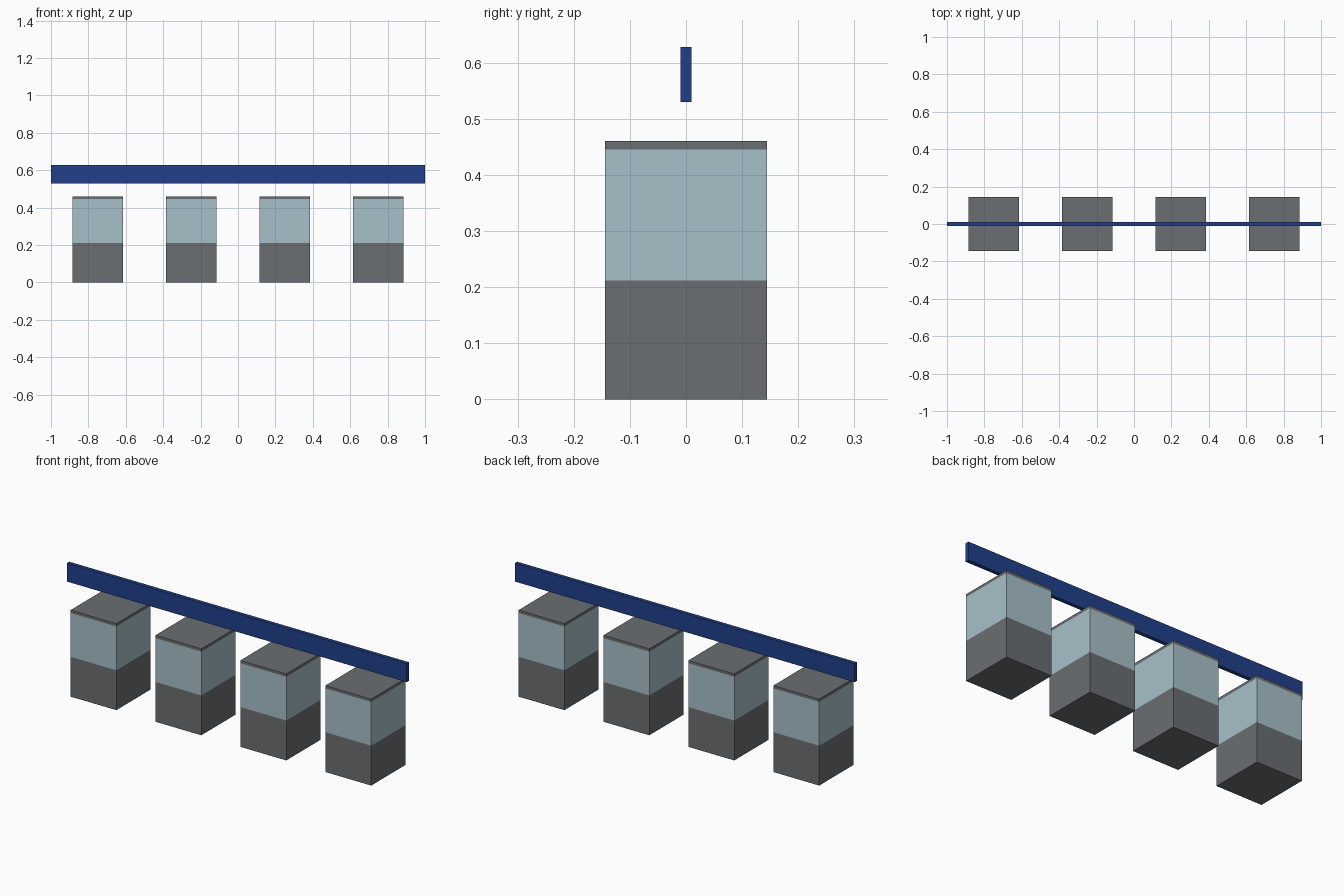
import bpy
import bmesh

cube = bpy.data.objects.get("Cube")
if cube:
    bpy.data.objects.remove(cube, do_unlink=True)


def material(name, rgb):
    mat = bpy.data.materials.new(name)
    mat.use_nodes = True
    mat.diffuse_color = (*rgb, 1)
    mat.node_tree.nodes["Principled BSDF"].inputs["Base Color"].default_value = (*rgb, 1)
    return mat


grey = material("grey_panel", (0.145, 0.157, 0.166))
glass = material("pale_blue_glass", (0.386, 0.533, 0.584))
blue = material("deep_blue", (0.015, 0.051, 0.254))


def box(name, x, half_x, half_y, bottom, top, materials, cuts=()):
    """Box standing at x, with extra horizontal edge loops at the cut heights."""
    bm = bmesh.new()
    bmesh.ops.create_cube(bm, size=2)
    for v in bm.verts:
        v.co = (v.co.x * half_x, v.co.y * half_y, top if v.co.z > 0 else bottom)
    for z in cuts:
        bmesh.ops.bisect_plane(bm, geom=bm.verts[:] + bm.edges[:] + bm.faces[:],
                               plane_co=(0, 0, z), plane_no=(0, 0, 1))
    # Faces between the two cuts are the glazed band
    if cuts:
        for f in bm.faces:
            f.material_index = int(cuts[0] < f.calc_center_median().z < cuts[1])
    mesh = bpy.data.meshes.new(name)
    bm.to_mesh(mesh)
    bm.free()
    for mat in materials:
        mesh.materials.append(mat)
    obj = bpy.data.objects.new(name, mesh)
    obj.location.x = x
    bpy.context.collection.objects.link(obj)
    return obj


# Row of four booths: grey base, glazed band, thin grey cap
for i in range(4):
    box(f"booth_{i + 1}", -0.75 + 0.5 * i, 0.135, 0.144, 0, 0.46,
        (grey, glass), cuts=(0.212, 0.445))

# Long thin sign board above the row
box("sign_board", 0, 1, 0.01, 0.53, 0.628, (blue,))
